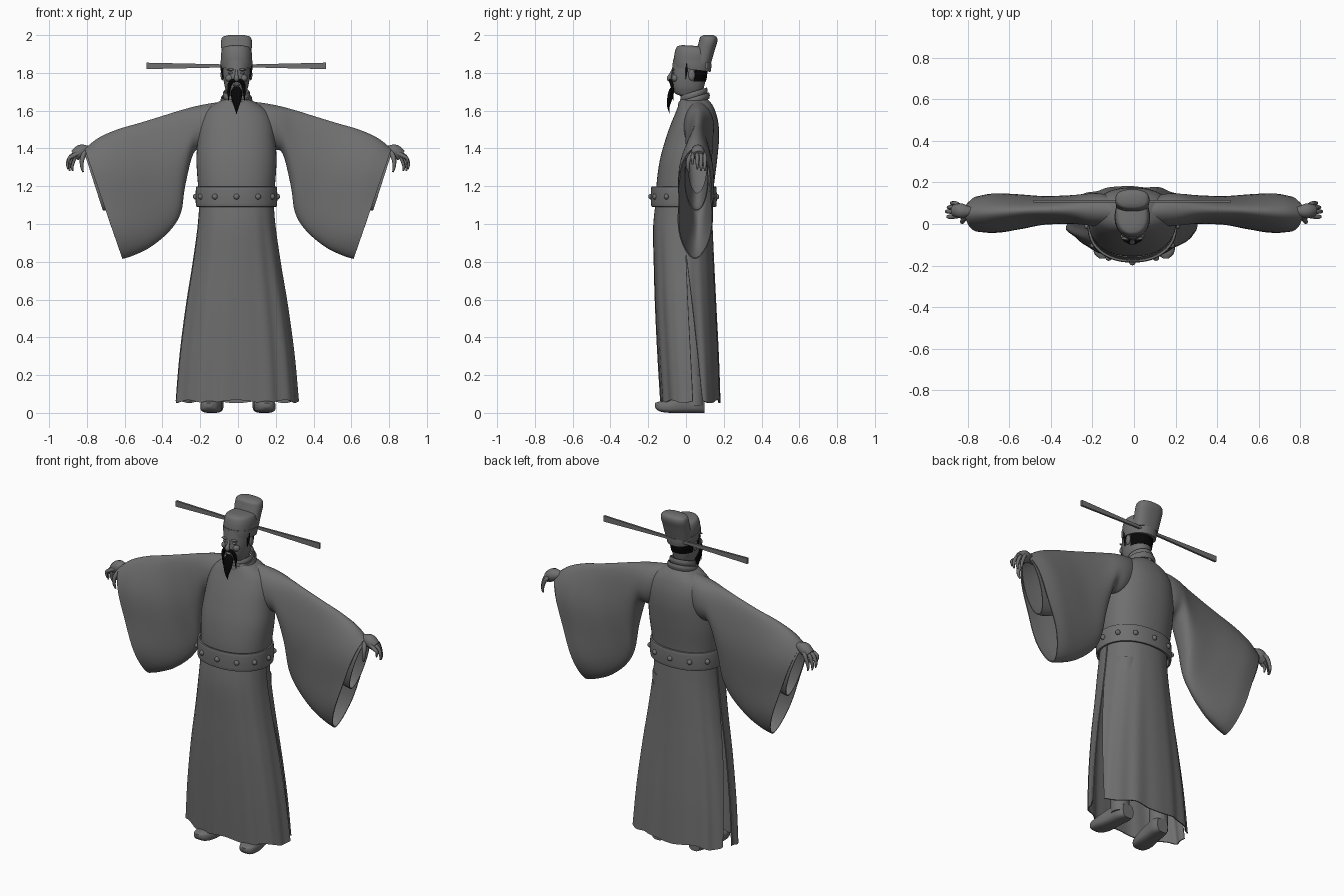
import bpy, bmesh
from math import sin, cos, pi, copysign
from mathutils import Vector

if "Cube" in bpy.data.objects:
    bpy.data.objects.remove(bpy.data.objects["Cube"])


def material(name, value):
    m = bpy.data.materials.new(name)
    m.use_nodes = True
    col = (value, value, value, 1)
    m.diffuse_color = col
    m.node_tree.nodes["Principled BSDF"].inputs["Base Color"].default_value = col
    return m


GREY = material("stone grey", 0.16)
BLACK = material("hair black", 0.002)
CX = -0.008


def finish(name, bm, mat):
    bmesh.ops.recalc_face_normals(bm, faces=bm.faces)
    for f in bm.faces:
        f.smooth = True
    for e in bm.edges:
        if len(e.link_faces) == 2 and e.calc_face_angle(0) > 0.8:
            e.smooth = False
    me = bpy.data.meshes.new(name)
    bm.to_mesh(me)
    bm.free()
    me.materials.append(mat)
    ob = bpy.data.objects.new(name, me)
    bpy.context.collection.objects.link(ob)
    return ob


def sample(table, v):
    """Smooth interpolation of table rows, v in 0..1."""
    n = len(table) - 1
    i = min(int(v * n), n - 1)
    t = v * n - i
    p = [table[max(0, min(n, k))] for k in (i - 1, i, i + 1, i + 2)]
    return [0.5 * (2 * b + (c - a) * t + (2 * a - 5 * b + 4 * c - d) * t * t
                   + (3 * b - a - 3 * c + d) * t ** 3) for a, b, c, d in zip(*p)]


def grid(name, fn, nu, nv, mat=GREY, closed=True, cap=False, thick=0):
    """Surface from fn(u, v); u runs around, v runs along."""
    bm = bmesh.new()
    cols = nu if closed else nu + 1
    rows = [[bm.verts.new(fn(i / nu, j / nv)) for i in range(cols)] for j in range(nv + 1)]
    for a, b in zip(rows, rows[1:]):
        for i in range(nu):
            k = (i + 1) % cols
            bm.faces.new((a[i], a[k], b[k], b[i]))
    if cap:
        bm.faces.new(rows[0])
        bm.faces.new(rows[-1])
    if thick:
        bmesh.ops.recalc_face_normals(bm, faces=bm.faces)
        bmesh.ops.solidify(bm, geom=bm.faces[:], thickness=thick)
    return finish(name, bm, mat)


def power(c, p):
    return copysign(abs(c) ** p, c)


def body_ring(table, ang, v, p=1.0, grow=0.0):
    """Point on an oval section; rows are z, half width, front y, back y."""
    z, a, yf, yb = sample(table, v)
    return Vector((CX + (a + grow) * power(cos(ang), p),
                   (yf + yb) / 2 + ((yb - yf) / 2 + grow) * power(sin(ang), p), z))


def loft(name, table, p=1.0, nv=24, tilt=0.0, **kw):
    def fn(u, v):
        q = body_ring(table, u * 2 * pi, v, p)
        q.z -= tilt * q.y
        return q
    return grid(name, fn, 48, nv, cap=True, **kw)


def tube(name, table, mat=GREY, flat=1.0, nu=12, nv=12):
    """Tapered tube; rows are x, y, z, radius."""
    def fn(u, v):
        c = sample(table, v)
        d = Vector(sample(table, min(1, v + .02))[:3]) - Vector(sample(table, max(0, v - .02))[:3])
        n = d.cross(Vector((0, 1, 0))).normalized()
        m = n.cross(d).normalized()
        r = max(c[3], 0.0005)
        return Vector(c[:3]) + n * r * cos(u * 2 * pi) + m * r * flat * sin(u * 2 * pi)
    return grid(name, fn, nu, nv, mat, cap=True)


def ball(name, loc, size, mat=GREY):
    bm = bmesh.new()
    bmesh.ops.create_uvsphere(bm, u_segments=16, v_segments=10, radius=1)
    bmesh.ops.scale(bm, vec=size, verts=bm.verts)
    bmesh.ops.translate(bm, vec=loc, verts=bm.verts)
    return finish(name, bm, mat)


# Robe torso
loft("robe_torso", [(1.12, .195, -.155, .14), (1.22, .205, -.155, .15), (1.34, .212, -.138, .165),
                    (1.45, .205, -.108, .175), (1.53, .195, -.08, .172), (1.59, .17, -.055, .158),
                    (1.63, .125, -.04, .14), (1.66, .07, -.03, .115)], p=.9, nv=36)

# Skirt: a front panel and a back panel, open at the side slits
SKIRT = [(1.12, .196, -.16, .14), (.98, .207, -.174, .147), (.78, .235, -.17, .156),
         (.56, .27, -.163, .167), (.3, .303, -.15, .18), (.06, .323, -.135, .188)]


def skirt_point(ang, v, grow=0):
    q = body_ring(SKIRT, ang, v, .9, grow)
    fold = 1 + v * (.018 * sin(11 * ang + 1) + .012 * sin(17 * ang))
    q.x *= fold
    q.y = .02 + (q.y - .02) * fold
    q.z += .008 * v * sin(7 * ang)
    return q


def back_panel(u, v):
    gap = -.05 + .5 * max(0, v - .15)
    return skirt_point(gap + u * (pi - 2 * gap), v, -.006)


grid("skirt_front", lambda u, v: skirt_point(pi - .04 + u * (pi + .08), v),
     64, 24, closed=False, thick=.006)
grid("skirt_back", back_panel, 64, 24, closed=False, thick=.006)

# Belt with round studs
BELT = [(0, .208, -.178, .155)]


def belt_point(u, v):
    a, s = u * 2 * pi, v * 2 * pi
    q = body_ring(BELT * 2, a, 0, .92, .008 * power(cos(s), .5))
    q.z = 1.145 + .054 * power(sin(s), .5)
    return q


grid("belt", belt_point, 64, 16)
for k in range(12):
    q = body_ring(BELT * 2, (k + .0) * pi / 6, 0, .92, .008)
    ball("belt_stud", (q.x, q.y, 1.145), (.015, .013, .015))

# Wide sleeves: rows are top x, top z, bottom x, bottom z, y centre, half depth
SLEEVE = [(.06, 1.65, .12, 1.40, .06, .07), (.15, 1.638, .18, 1.39, .068, .08),
          (.23, 1.622, .235, 1.375, .07, .075), (.31, 1.6, .28, 1.20, .07, .068),
          (.40, 1.572, .302, 1.06, .068, .066), (.52, 1.535, .36, .965, .065, .068),
          (.64, 1.5, .46, .88, .058, .085), (.74, 1.455, .55, .835, .053, .098),
          (.812, 1.398, .612, .815, .048, .095)]
INNER = [(.6, 1.49, .52, 1.16, .06, .055), (.72, 1.45, .64, 1.09, .055, .062),
         (.818, 1.39, .715, 1.07, .055, .064)]


def sleeve_fn(table, side, ripple):
    def fn(u, v):
        tx, tz, bx, bz, yc, w = sample(table, v)
        a = u * 2 * pi
        t = (1 - cos(a)) / 2
        y = yc + w * sin(a) * (1 + ripple * v * sin(9 * t + 7 * v))
        return Vector((side * (tx + (bx - tx) * t), y, tz + (bz - tz) * t))
    return fn


# Hands: finger rows fan out from the palm and curl down
FINGERS = [(.895, .035, 1.315), (.902, .06, 1.29), (.893, .08, 1.28), (.878, .1, 1.28)]
for side, word in ((1, "left"), (-1, "right")):
    grid(word + "_sleeve", sleeve_fn(SLEEVE, side, .07), 48, 40, thick=.006)
    grid(word + "_inner_sleeve", sleeve_fn(INNER, side, 0), 32, 12, thick=.005)
    tube(word + "_palm", [(side * .74, .06, 1.385, .024), (side * .79, .06, 1.39, .024),
                          (side * .83, .063, 1.385, .036), (side * .865, .065, 1.362, .03)], flat=1.0)
    for k, (x, y, z) in enumerate(FINGERS):
        tube(word + "_finger", [(side * .845, .04 + .017 * k, 1.375, .012),
                                (side * (x - .017), y, 1.358, .011),
                                (side * x, y, z + .03, .009), (side * (x - .003), y, z, .004)], nu=8)
    tube(word + "_thumb", [(side * .81, .04, 1.38, .014), (side * .825, .015, 1.345, .012),
                           (side * .827, .01, 1.305, .009), (side * .82, .015, 1.275, .004)], nu=8)

    # Boots with raised toes, and legs above them
    bx = side * .136
    BOOT = [(-.165, .014, .03, .052), (-.14, .042, .008, .06), (-.08, .056, 0, .068),
            (0, .052, 0, .09), (.06, .05, 0, .095), (.097, .036, 0, .085)]

    def boot_point(u, v):
        y, w, lo, hi = sample(BOOT, v)
        a = u * 2 * pi
        return Vector((bx - side * .12 * (y + .02) + w * power(cos(a), .7), y,
                       max(0, (lo + hi) / 2 + (hi - lo) / 2 * power(sin(a), .6))))

    grid(word + "_boot", boot_point, 24, 20, cap=True)
    tube(word + "_boot_shaft", [(bx, .045, z, .052) for z in (.04, .12, .2)], nu=20)
    tube(word + "_leg", [(bx * s, .04, z, r) for s, z, r in
                         ((1, .19, .046), (.9, .5, .065), (.7, 1, .08))], nu=20)

# Collar
for r, z in ((.078, 1.655), (.066, 1.685)):
    def collar_point(u, v):
        a, s = u * 2 * pi, v * 2 * pi
        rad = r + .006 * cos(s)
        y = .042 + rad * sin(a)
        return Vector((CX + rad * cos(a), y, z + .3 * (y - .042) + .018 * sin(s)))
    grid("collar", collar_point, 40, 10)

# Head with neck, nose, brow and ears
HEAD = [(1.6, .05, -.005, .09), (1.665, .048, -.01, .088), (1.69, .048, -.056, .086),
        (1.72, .06, -.072, .094), (1.76, .068, -.078, .104), (1.8, .072, -.076, .11),
        (1.87, .073, -.068, .11)]
loft("head", HEAD, p=.92)
tube("nose", [(CX, -.07, 1.815, .006), (CX, -.082, 1.79, .009),
              (CX, -.089, 1.77, .013), (CX, -.078, 1.758, .009)])
ball("lower_lip", (CX, -.077, 1.736), (.018, .008, .006))
for side in (1, -1):
    ball("brow", (CX + side * .03, -.069, 1.817), (.022, .008, .006))
    ball("eyelid", (CX + side * .03, -.068, 1.8), (.014, .007, .006))
    ball("cheek", (CX + side * .036, -.058, 1.772), (.022, .018, .02))
    ball("ear", (CX + side * .075, .03, 1.79), (.009, .018, .03))
    # Sideburns and drooping moustache
    tube("sideburn", [(CX + side * .071, .004, 1.85, .013), (CX + side * .071, .002, 1.81, .012),
                      (CX + side * .069, -.002, 1.768, .003)], BLACK, flat=.45)
    tube("moustache", [(CX + side * .003, -.087, 1.757, .006), (CX + side * .026, -.081, 1.755, .011),
                       (CX + side * .04, -.072, 1.72, .009), (CX + side * .042, -.068, 1.655, .002)],
         BLACK, flat=.8)
tube("beard", [(CX, -.07, 1.726, .014), (CX, -.078, 1.70, .029), (CX, -.087, 1.66, .026),
               (CX, -.093, 1.62, .013), (CX, -.086, 1.585, .001)], BLACK, flat=.5, nv=20)

# Hair at the back of the head
grid("hair", lambda u, v: body_ring(HEAD, .28 + u * (pi - .56), .64 + .34 * v, .92, .003),
     32, 10, BLACK, closed=False, thick=.006)

# Hat: band, low front cap and tall rear crown
loft("hat_cap", [(1.825, .08, -.064, .128), (1.87, .083, -.064, .133), (1.91, .081, -.058, .132),
                 (1.937, .068, -.046, .115), (1.946, .035, -.02, .07)], p=.9, tilt=.06)
loft("hat_band", [(1.822, .082, -.066, .13), (1.845, .085, -.067, .134), (1.868, .085, -.067, .135)],
     p=.9, nv=6, tilt=.13)
loft("hat_crown", [(1.85, .076, .03, .132), (1.92, .08, .055, .152), (1.965, .082, .068, .166),
                   (1.99, .073, .076, .162), (2.0, .042, .095, .143)], p=.8)

# Long flat hat wings, wider towards the tips
for side, reach, word in ((1, .465, "left"), (-1, .485, "right")):
    bm = bmesh.new()
    bmesh.ops.create_cube(bm, size=1)
    for vert in bm.verts:
        tip = vert.co.x > 0
        vert.co = Vector((side * (reach if tip else .02), .11 + vert.co.y * .012,
                          1.837 + vert.co.z * (.034 if tip else .014)))
    finish(word + "_hat_wing", bm, GREY)
